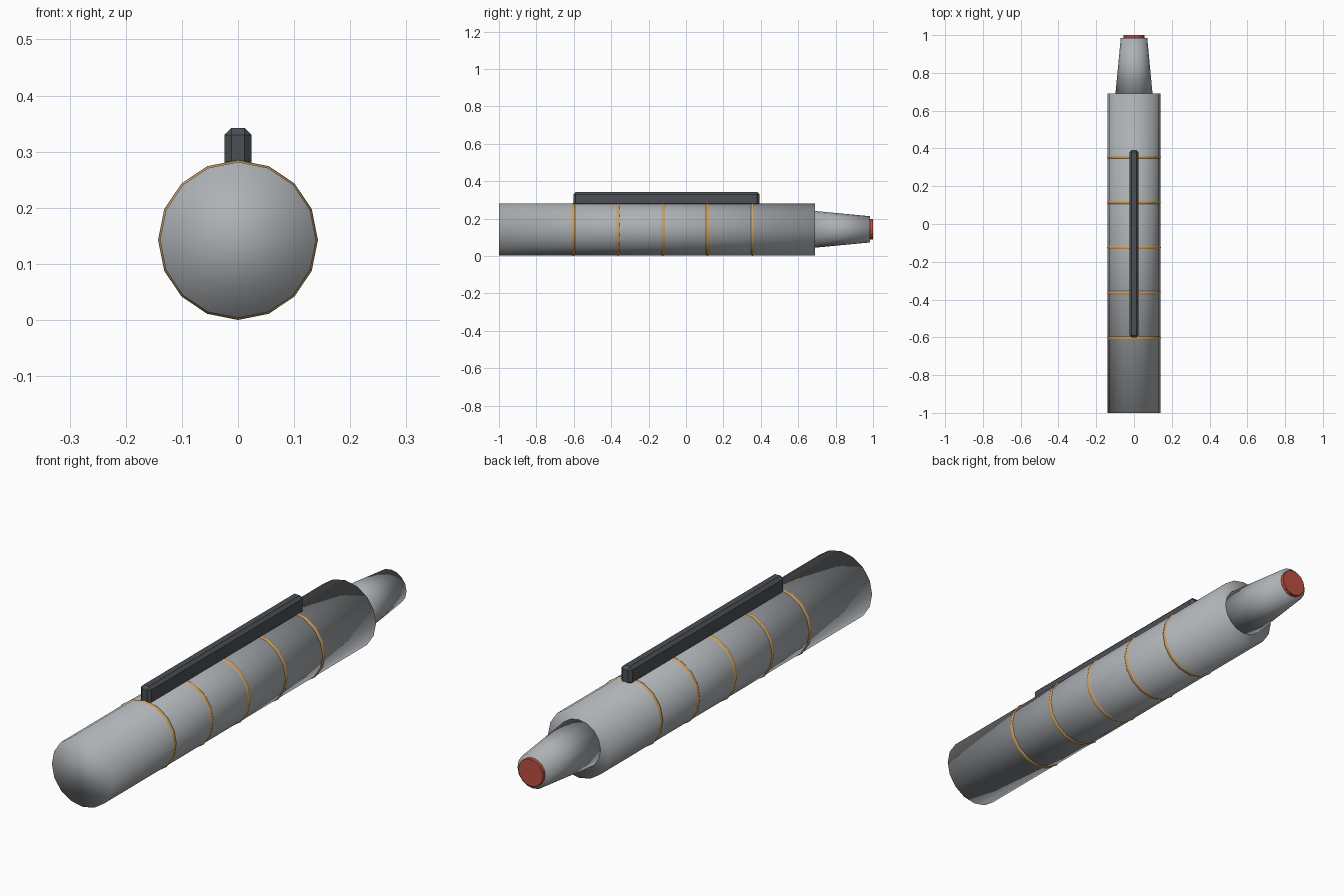
import bpy, math

if "Cube" in bpy.data.objects:
    bpy.data.objects.remove(bpy.data.objects["Cube"])

ZC = 0.1425                       # height of the long axis
ALONG_Y = (-math.pi / 2, 0, 0)    # turns local +z to world +y


def mat(name, rgb):
    m = bpy.data.materials.new(name)
    m.diffuse_color = (*rgb, 1)
    m.use_nodes = True
    m.node_tree.nodes["Principled BSDF"].inputs["Base Color"].default_value = m.diffuse_color
    return m


grey = mat("grey", (0.42, 0.44, 0.46))
dark = mat("dark_grey", (0.07, 0.08, 0.09))
gold = mat("gold", (0.62, 0.36, 0.12))
red = mat("red", (0.50, 0.08, 0.055))


def finish(name, material, smooth=True):
    ob = bpy.context.object
    ob.name = name
    ob.data.materials.append(material)
    if smooth:
        bpy.ops.object.shade_smooth()
    return ob


def tube(name, y0, y1, r0, r1, material, smooth=True):
    bpy.ops.mesh.primitive_cone_add(vertices=16, radius1=r0, radius2=r1, depth=y1 - y0,
                                    location=(0, (y0 + y1) / 2, ZC), rotation=ALONG_Y)
    return finish(name, material, smooth)


# Barrel, tapered tail and button
tube("barrel", -1.0, 0.69, 0.139, 0.139, grey)
tube("tapered_tail", 0.67, 0.985, 0.1, 0.07, grey)
tube("button", 0.97, 1.0, 0.055, 0.055, red, False)

# Grip rings
for i in range(5):
    bpy.ops.mesh.primitive_torus_add(major_segments=16, minor_segments=8,
                                     major_radius=0.1245, minor_radius=0.018,
                                     location=(0, -0.603 + i * 0.2395, ZC), rotation=ALONG_Y)
    finish(f"grip_ring_{i + 1}", gold)

# Clip bar along the top
bpy.ops.mesh.primitive_cube_add(size=1, location=(0, -0.105, 0.305))
clip = finish("clip", dark, False)
clip.scale = (0.048, 0.994, 0.074)
bpy.ops.object.transform_apply(location=False, rotation=False, scale=True)
bevel = clip.modifiers.new("bevel", 'BEVEL')
bevel.width = 0.012
bevel.segments = 1
